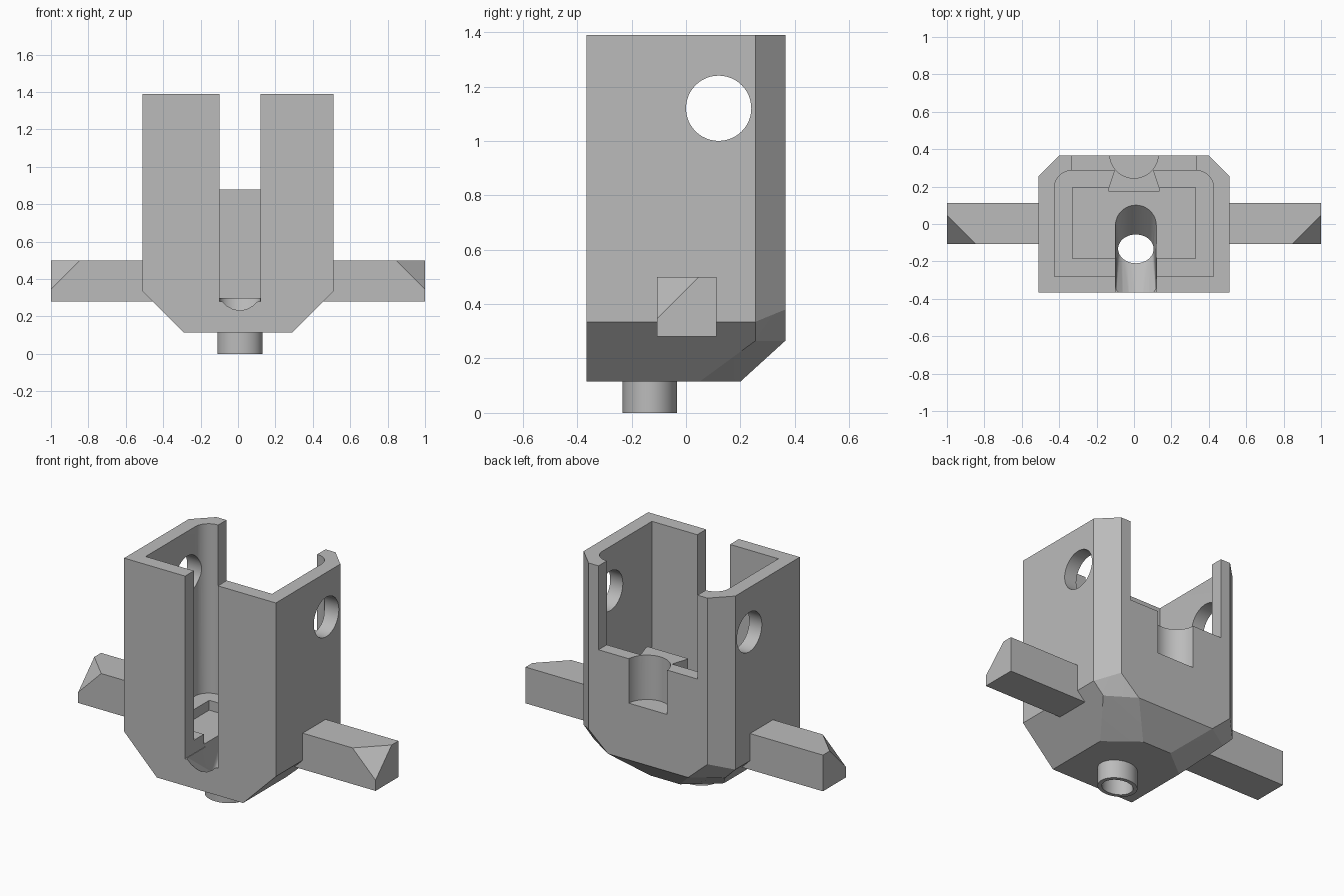
import bpy, bmesh, math
from mathutils import Vector

if "Cube" in bpy.data.objects:
    bpy.data.objects.remove(bpy.data.objects["Cube"])

grey = bpy.data.materials.new("plain grey")
grey.use_nodes = True
grey.diffuse_color = (0.5, 0.5, 0.5, 1)
grey.node_tree.nodes["Principled BSDF"].inputs["Base Color"].default_value = (0.5, 0.5, 0.5, 1)

CX = 0.01    # centre of the slot, drain and spout


def make(name, bm):
    bmesh.ops.recalc_face_normals(bm, faces=bm.faces)
    mesh = bpy.data.meshes.new(name)
    bm.to_mesh(mesh)
    bm.free()
    mesh.materials.append(grey)
    ob = bpy.data.objects.new(name, mesh)
    bpy.context.collection.objects.link(ob)
    return ob


def hull(name, points):
    """Convex solid around the points, with flat areas merged."""
    bm = bmesh.new()
    for p in points:
        bm.verts.new(p)
    res = bmesh.ops.convex_hull(bm, input=bm.verts)
    loose = {g for g in res["geom_interior"] + res["geom_unused"]
             if isinstance(g, bmesh.types.BMVert)}
    bmesh.ops.delete(bm, geom=list(loose), context="VERTS")
    bmesh.ops.dissolve_limit(bm, angle_limit=0.01, verts=bm.verts, edges=bm.edges)
    return make(name, bm)


def prism(name, outline, z0, z1):
    return hull(name, [(x, y, z) for x, y in outline for z in (z0, z1)])


def rect(x0, x1, y0, y1):
    return [(x0, y0), (x1, y0), (x1, y1), (x0, y1)]


def ellipse(cx, cy, rx, ry, n=48):
    return [(cx + rx * math.cos(2 * math.pi * i / n),
             cy + ry * math.sin(2 * math.pi * i / n)) for i in range(n)]


def boolean(ob, cutters, operation="DIFFERENCE"):
    """Apply the cutters to the object and remove them."""
    for c in cutters:
        c.hide_render = True
        mod = ob.modifiers.new("cut", "BOOLEAN")
        mod.operation, mod.solver, mod.object = operation, "EXACT", c
    deps = bpy.context.evaluated_depsgraph_get()
    mesh = bpy.data.meshes.new_from_object(ob.evaluated_get(deps))
    ob.modifiers.clear()
    ob.data = mesh
    for c in cutters:
        bpy.data.objects.remove(c)


# Housing block with bevelled rear corners and bevelled underside
corners = [(0.51, -0.365, 1.39), (0.51, 0.255, 1.39), (0.40, 0.365, 1.39),
           (0.51, -0.365, 0.335), (0.51, 0.255, 0.335), (0.40, 0.365, 0.38),
           (0.44, 0.255, 0.265), (0.27, 0.365, 0.265),
           (0.29, -0.365, 0.115), (0.29, 0.05, 0.115), (0.10, 0.20, 0.115)]
housing = hull("housing", [(s * x, y, z) for s in (1, -1) for x, y, z in corners])

# Main cavity with rounded rear corners, then a smaller sunken floor
R = 0.09
rounded = [(-0.425, -0.28), (0.425, -0.28)]
for s in (1, -1):
    for i in range(13):
        a = math.pi / 2 * i / 12
        rounded.append((s * (0.425 - R + R * math.cos(a)), 0.285 - R + R * math.sin(a)))
cavity = prism("cavity_cutter", rounded, 0.36, 1.6)
sump = prism("sump_cutter", rect(-0.33, 0.33, -0.185, 0.195), 0.30, 0.5)

# Openings in the front and rear walls
front_slot = prism("slot_cutter", rect(CX - 0.11, CX + 0.11, -0.5, -0.18), 0.28, 1.6)
rear_notch = prism("notch_cutter", rect(-0.333, 0.333, 0.2, 0.5), 0.88, 1.6)
boolean(housing, [cavity, sump, front_slot, rear_notch])

# Dovetail boss on the inside of the rear wall
boss = prism("boss", [(-0.10, 0.30), (0.10, 0.30), (0.10, 0.26),
                      (0.135, 0.195), (0.135, 0.175), (-0.135, 0.175),
                      (-0.135, 0.195), (-0.10, 0.26)], 0.25, 0.88)
boolean(housing, [boss], "UNION")

# Half-round pocket in the rear and round holes through the side walls
pocket = prism("pocket_cutter", ellipse(0, 0.375, 0.13, 0.13), 0.61, 1.0)
holes = [hull("hole_cutter", [(x, y, z) for y, z in ellipse(0.12, 1.12, 0.12, 0.12)
                              for x in (-0.7, 0.7)])]

# Drain flaring from the spout up to the sunken floor and front sill
DY = -0.133
bore = [(x, y) for x, y in ellipse(CX, DY, 0.095, 0.077)]
flare = [(x, y, 0.13) for x, y in bore]
flare += [(x, y, 0.31) for x, y in ellipse(CX, 0, 0.11, 0.11)]
flare += [(CX + s * x, -0.4, z) for s in (1, -1)
          for x, z in ((0, 0.255), (0.035, 0.263), (0.07, 0.282), (0.11, 0.32))]
boolean(housing, [pocket] + holes + [hull("flare_cutter", flare),
                                     prism("bore_cutter", bore, 0.05, 0.3)])

# Hollow spout below
spout = prism("spout", ellipse(CX, DY, 0.12, 0.10), 0, 0.12)
boolean(spout, [prism("bore_cutter", bore, -0.1, 0.3)])

# Side arms, each with its upper front tip cut off
for side, s in (("left", 1), ("right", -1)):
    pts = [(s * x, y, z) for x in (0.44, 1) for y in (-0.107, 0.113) for z in (0.28, 0.5)
           if not (x == 1 and y < 0 and z == 0.5)]
    pts += [(s * 0.845, -0.107, 0.5), (s, 0.048, 0.5), (s, -0.107, 0.345)]
    hull(side + "_arm", pts)

# Smooth the curved walls, keep the edges sharp
bpy.ops.object.select_all(action="DESELECT")
for ob in (housing, spout):
    ob.select_set(True)
    bpy.context.view_layer.objects.active = ob
bpy.ops.object.shade_smooth_by_angle(angle=math.radians(20))
